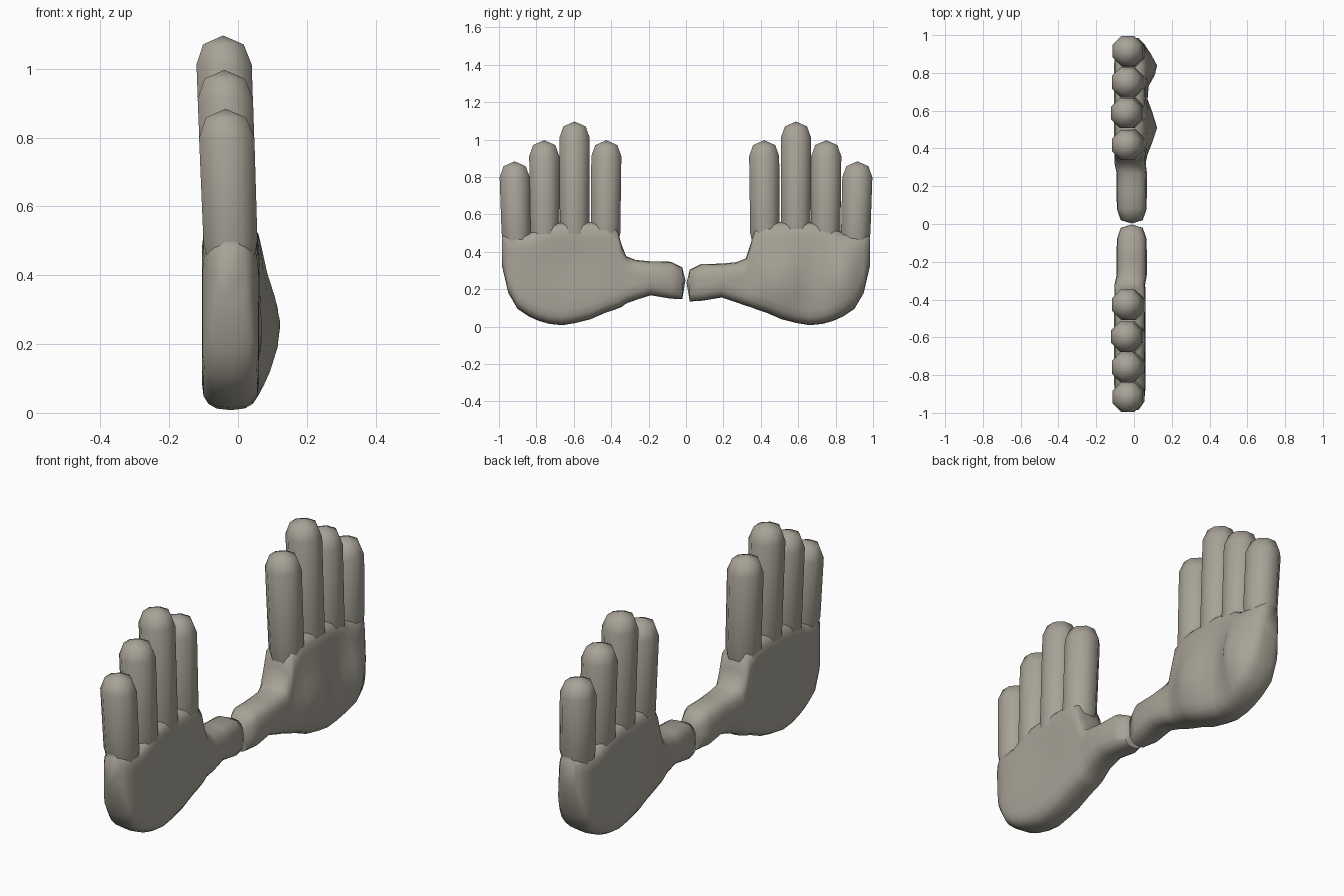
import bpy, bmesh
from math import sin, cos, pi, exp, radians

cube = bpy.data.objects.get("Cube")
if cube:
    bpy.data.objects.remove(cube)

skin = bpy.data.materials.new("warm_grey_skin")
skin.use_nodes = True
GREY = (0.39, 0.365, 0.31, 1)
skin.diffuse_color = GREY
skin.node_tree.nodes["Principled BSDF"].inputs["Base Color"].default_value = GREY


def loft(name, rings, start=None, end=None):
    """Skin a list of equal rings; close each end with a fan to a point or a flat face."""
    bm = bmesh.new()
    rows = [[bm.verts.new(p) for p in ring] for ring in rings]
    n = len(rows[0])
    for a, b in zip(rows, rows[1:]):
        for i in range(n):
            j = (i + 1) % n
            bm.faces.new((a[i], a[j], b[j], b[i]))
    for row, tip in ((rows[0], start), (rows[-1], end)):
        if tip:
            apex = bm.verts.new(tip)
            for i in range(n):
                bm.faces.new((row[i], row[(i + 1) % n], apex))
        else:
            bm.faces.new(row)
    bmesh.ops.recalc_face_normals(bm, faces=bm.faces[:])
    mesh = bpy.data.meshes.new(name)
    bm.to_mesh(mesh)
    bm.free()
    mesh.materials.append(skin)
    obj = bpy.data.objects.new(name, mesh)
    bpy.context.collection.objects.link(obj)
    bpy.ops.object.select_all(action='DESELECT')
    obj.select_set(True)
    bpy.context.view_layer.objects.active = obj
    bpy.ops.object.shade_smooth_by_angle(angle=radians(62))
    return obj


def soft(v):
    return abs(v) ** 0.75 * (1 if v > 0 else -1)


# Slices from thumb tip to outer edge: distance, bottom, top, half thickness
SLICES = [
    (.02, .135, .305, .058), (.08, .138, .335, .079), (.19, .156, .337, .08),
    (.27, .13, .345, .08), (.32, .112, .365, .081), (.345, .105, .44, .082),
    (.37, .095, .53, .082), (.43, .075, .56, .083), (.51, .04, .56, .083),
    (.59, .02, .56, .083), (.66, .008, .56, .083), (.73, .015, .55, .083),
    (.79, .032, .53, .083), (.84, .055, .5, .083), (.90, .095, .5, .081),
    (.95, .18, .5, .07), (.985, .33, .5, .045),
]


def relief(y, z, padded):
    """Palm side relief: two raised pads, or a shallow hollow."""
    if padded:
        pads = exp(-((y - .51) / .11) ** 2) + exp(-((y - .83) / .085) ** 2)
        return .062 * pads * exp(-((z - .25) / .16) ** 2)
    return -.014 * exp(-((y - .62) / .13) ** 2 - ((z - .36) / .12) ** 2)


def palm_ring(y, low, high, r, side, padded):
    h = min(.08, (high - low) * .47)
    cx = -.012 if y < .3 else -.022
    pts = []
    for k in range(9):                      # rounded bottom, back to palm side
        a = pi + pi * k / 8
        pts.append((cx + r * soft(cos(a)), low + h + h * soft(sin(a))))
    for t in (.2, .4, .6, .8):              # palm side
        pts.append((cx + r, low + h + (high - low - 2 * h) * t))
    for k in range(9):                      # rounded top
        a = pi * k / 8
        pts.append((cx + r * soft(cos(a)), high - h + h * soft(sin(a))))
    return [(x + (relief(y, z, padded) * min(1, (x - cx) / r) if x > cx else 0),
             side * y, z) for x, z in pts]


def finger(name, y, y_base, top, side):
    base = .36
    levels = [(base, .055), (.5, .085), (top - .085, .087), (top - .026, .064)]
    rings = []
    for z, r in levels:
        cx = -.022 - .036 * max(0, z - .5)
        cy = y_base + (y - y_base) * min(1, (z - base) / .3)
        rings.append([(cx + r * cos(pi * (k + .5) / 4),
                       side * (cy + r * sin(pi * (k + .5) / 4)), z) for k in range(8)])
    tip = (-.022 - .036 * (top - .5), side * y, top)
    loft(name, rings, end=tip)


FINGERS = [("index_finger", .418, .425, .997), ("middle_finger", .588, .588, 1.097),
           ("ring_finger", .75, .745, .997), ("little_finger", .916, .90, .884)]

# Two facing hands, thumbs meeting at the middle
for label, side, padded, lift in (("front", -1, False, .012), ("rear", 1, True, 0)):
    rings = []
    for y, low, high, r in SLICES:
        dz = lift if y < .33 else 0
        rings.append(palm_ring(y, low + dz, high + dz, r, side, padded))
    loft(label + "_palm_and_thumb", rings, start=(-.012, side * .003, .235 + lift))
    for name, y, y_base, top in FINGERS:
        shift = .008 if side < 0 and y < .8 else 0
        finger(label + "_" + name, y + shift, y_base + shift, top, side)
